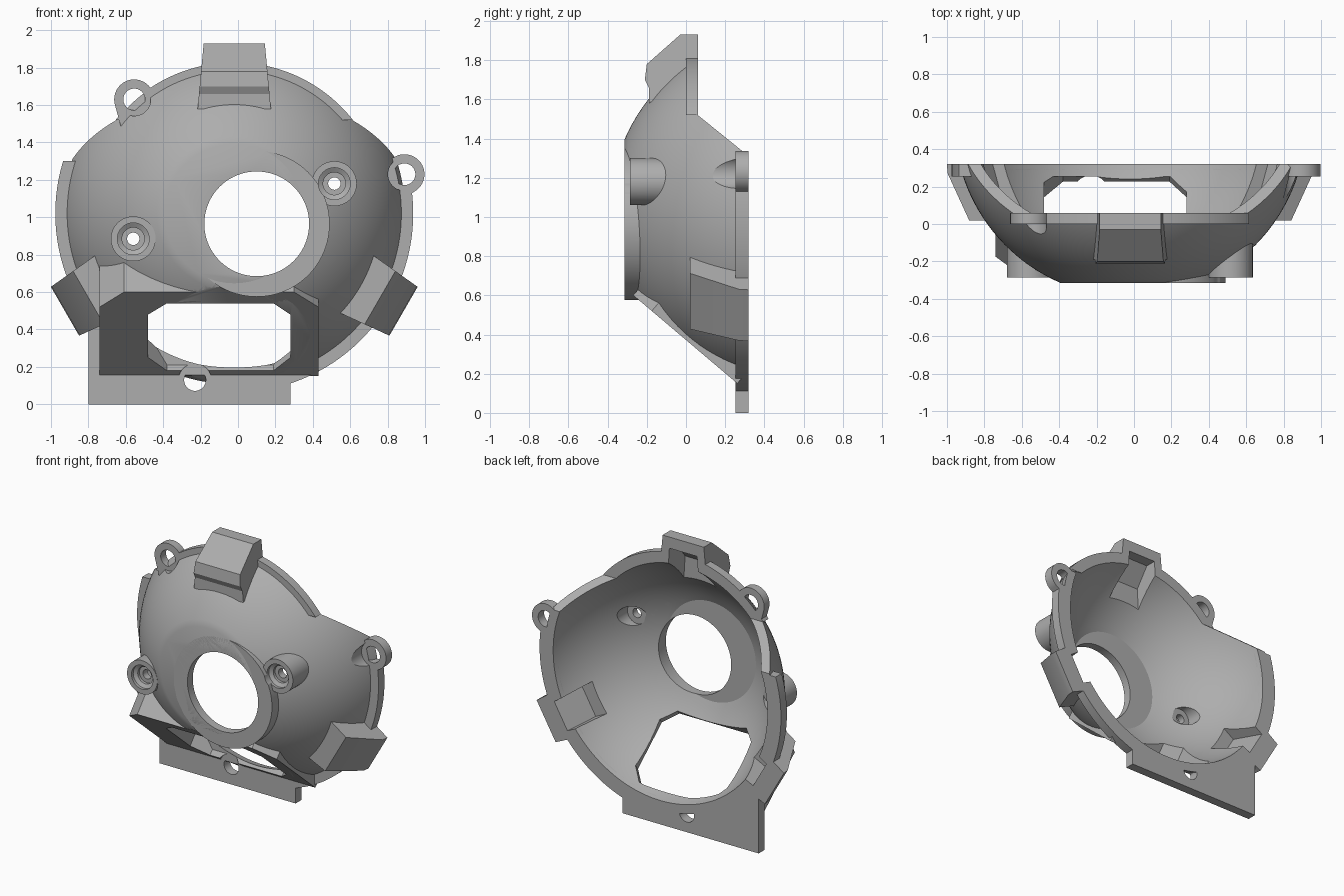
import bpy, bmesh, math

if "Cube" in bpy.data.objects:
    bpy.data.objects.remove(bpy.data.objects["Cube"])

grey = bpy.data.materials.new("plain grey")
grey.use_nodes = True
GREY = (0.42, 0.42, 0.42, 1)
grey.diffuse_color = GREY
grey.node_tree.nodes["Principled BSDF"].inputs["Base Color"].default_value = GREY

CX, CZ = -0.02, 1.02          # bowl axis
SY, R_OUT, R_IN = 0.55, 0.942, 0.88
FRONT, BACK = -0.315, 0.32


def finish(name, bm):
    bmesh.ops.recalc_face_normals(bm, faces=bm.faces)
    mesh = bpy.data.meshes.new(name)
    bm.to_mesh(mesh)
    bm.free()
    mesh.materials.append(grey)
    ob = bpy.data.objects.new(name, mesh)
    bpy.context.collection.objects.link(ob)
    return ob


def revolve(name, x, z, profile, ring=False, n=64):
    """Solid turned about the y axis through (x, z); profile holds (radius, y)."""
    bm = bmesh.new()
    loops = []
    for r, y in profile:
        loops.append([bm.verts.new((x + r * math.cos(math.tau * i / n), y,
                                    z + r * math.sin(math.tau * i / n))) for i in range(n)])
    pairs = list(zip(loops, loops[1:]))
    if ring:
        pairs.append((loops[-1], loops[0]))
    else:
        bm.faces.new(loops[0])
        bm.faces.new(loops[-1])
    for a, b in pairs:
        for i in range(n):
            j = (i + 1) % n
            bm.faces.new((a[i], a[j], b[j], b[i]))
    return finish(name, bm)


def prism(name, pts, lo, hi, place):
    """Polygon extruded from lo to hi; place maps (u, v, w) to a position."""
    bm = bmesh.new()
    a, b = [[bm.verts.new(place(u, v, w)) for u, v in pts] for w in (lo, hi)]
    bm.faces.new(a)
    bm.faces.new(b)
    for i in range(len(pts)):
        j = (i + 1) % len(pts)
        bm.faces.new((a[i], a[j], b[j], b[i]))
    return finish(name, bm)


def rect(u0, u1, v0, v1):
    return [(u0, v0), (u1, v0), (u1, v1), (u0, v1)]


def facing(u, v, w):          # outline seen from the front, extruded in y
    return (u, w, v)


def sideways(u, v, w):        # outline seen from the side, extruded in x
    return (w, u, v)


def slanted(u, v, w):         # outline on the sloping lower face
    return (u, 0.25 - (v - 0.16) * 1.18 + 0.646 * w, v + 0.763 * w)


def radial(angle):            # (radius, y) outline across a spoke, slightly tapered
    c, s = math.cos(math.radians(angle)), math.sin(math.radians(angle))

    def place(r, y, w):
        t = w * (1 + 0.6 * (1 - r))
        return (CX + r * c - t * s, y, CZ + r * s + t * c)
    return place


def ear(name, x, z, y0, y1, tail):
    bm = bmesh.new()
    for y in (y0, y1):
        for i in range(40):
            a = math.tau * i / 40
            bm.verts.new((x + 0.107 * math.cos(a), y, z + 0.107 * math.sin(a)))
        bm.verts.new((tail[0], y, tail[1]))
    bmesh.ops.convex_hull(bm, input=bm.verts)
    bmesh.ops.dissolve_limit(bm, angle_limit=0.01, verts=bm.verts, edges=bm.edges)
    return finish(name, bm)


def dome(radius, front, end):
    """Profile of a sphere flattened at the front."""
    a0 = math.acos((SY - front) / radius)
    pts = [(radius * math.sin(a), SY - radius * math.cos(a))
           for a in [a0 + (math.pi / 2 - a0) * i / 24 for i in range(25)]]
    return pts + [(radius, end)]


# Cutters
void = revolve("void_cutter", CX, CZ, dome(R_IN, -0.255, 0.9), n=128)
rear = prism("rear_cutter", [(0.06, 2.3), (0.06, 1.52), (BACK, 1.31), (BACK, -0.5),
                             (1.5, -0.5), (1.5, 2.3)], -1.5, 1.5, sideways)
slope = prism("slope_cutter", rect(-0.6, 0.6, 0, 0.9), -0.6, 0, slanted)
window = prism("window_cutter", [(-0.38, 0.54), (0.19, 0.54), (0.28, 0.48), (0.28, 0.25),
                                 (0.19, 0.18), (-0.38, 0.18), (-0.48, 0.25), (-0.48, 0.48)],
               -0.2, 0.6, slanted)
main_hole = revolve("main_hole_cutter", 0.1, 0.965, [(0.28, -0.6), (0.28, 0.2)], n=96)
above_low = prism("low_flange_cutter", rect(-1.5, 1.5, 1.3, 2.5), 0.1, 0.5, facing)
below_high = prism("high_flange_cutter", rect(-1.5, 1.5, -0.5, 1.52), -0.2, 0.2, facing)

EARS = {"upper": (-0.555, 1.63, 0.0, 0.06), "side": (0.89, 1.23, 0.253, BACK),
        "plate": (-0.23, 0.13, 0.253, BACK)}
ear_holes, clearances = [], []
for key, (x, z, y0, y1) in EARS.items():
    ear_holes.append(revolve(key + "_hole_cutter", x, z, [(0.058, y0 - 0.2), (0.058, 0.5)]))
    clearances.append(revolve(key + "_clearance_cutter", x, z, [(0.088, -0.5), (0.088, y0)]))

BOSSES = {"right": (-0.56, 0.885), "left": (0.515, 1.18)}
bores = []
for side, (x, z) in BOSSES.items():
    bores.append(revolve(side + "_bore_cutter", x, z,
                         [(0.085, -0.4), (0.085, -0.265), (0.06, -0.25), (0.06, -0.23),
                          (0.033, -0.23), (0.033, -0.18), (0.075, -0.18), (0.075, 0.1)]))

TOP = [(0.91, 0.06), (0.91, -0.03), (0.76, -0.2), (0.68, -0.21), (0.64, -0.19),
       (0.56, -0.19), (0.7, 0.06)]
LOW = [(1.045, BACK), (1.04, 0.27), (0.9, 0.02), (0.72, 0.02), (0.72, BACK)]
TOP_POCKET = [(0.45, 0.2), (0.83, 0.2), (0.83, -0.02), (0.7, -0.13), (0.45, -0.13)]
LOW_POCKET = [(0.55, 0.45), (0.95, 0.45), (0.84, 0.09), (0.55, 0.09)]
CLIPS = {"top": (90, TOP, TOP_POCKET), "left": (-30, LOW, LOW_POCKET),
         "right": (210, LOW, LOW_POCKET)}
pockets = [prism(k + "_pocket_cutter", p, -0.1, 0.1, radial(a)) for k, (a, _, p) in CLIPS.items()]

cutters = [void, rear, slope, window, main_hole, above_low, below_high,
           *ear_holes, *clearances, *bores, *pockets]
parts = []


def carve(ob, *tools):
    bpy.context.view_layer.objects.active = ob
    for tool in tools:
        mod = ob.modifiers.new("cut", "BOOLEAN")
        mod.operation, mod.solver, mod.object = "DIFFERENCE", "EXACT", tool
        bpy.ops.object.modifier_apply(modifier=mod.name)
    parts.append(ob)


# Bowl shell with its openings
carve(revolve("bowl", CX, CZ, dome(R_OUT, FRONT, 0.6), n=128),
      void, rear, slope, window, main_hole, *clearances, *bores, *pockets)

# Collar around the main opening
carve(revolve("front_collar", 0.1, 0.965, [(0.39, FRONT), (0.39, 0)], n=96),
      void, main_hole, window, *bores)

# Rim flanges
carve(revolve("lower_flange", CX, CZ, [(0.84, 0.253), (0.957, 0.253), (0.957, BACK), (0.84, BACK)],
              ring=True, n=128), above_low, void, *ear_holes, *pockets)
carve(revolve("upper_flange", CX, CZ, [(0.72, 0), (0.808, 0), (0.808, 0.06), (0.72, 0.06)],
              ring=True, n=128), below_high, void, *ear_holes, *pockets)

# Window housing and base plate
carve(prism("window_housing", [(-0.61, 0.6), (0.3, 0.6), (0.43, 0.52), (0.43, 0.15),
                               (-0.74, 0.15), (-0.74, 0.52)], 0, 0.45, slanted),
      void, rear, window, main_hole, *clearances, *pockets)
carve(prism("base_plate", rect(-0.8, 0.28, 0, 0.42), 0.253, BACK, facing),
      void, *ear_holes, *pockets)

# Screw ears
for key, tail in (("upper", (-0.625, 1.48)), ("side", (0.85, 1.08))):
    x, z, y0, y1 = EARS[key]
    carve(ear(key + "_ear", x, z, y0, y1, tail), void, *ear_holes)

# Screw bosses
for side, (x, z) in BOSSES.items():
    carve(revolve(side + "_boss", x, z, [(0.12, -0.285), (0.12, 0)]), void, main_hole, *bores)

# Clip blocks around the rim
for key, (angle, outline, _) in CLIPS.items():
    carve(prism(key + "_clip_block", outline, -0.155, 0.155, radial(angle)), void, *pockets)

for c in cutters:
    bpy.data.objects.remove(c)

# Smooth curved walls, keep edges crisp
bpy.ops.object.select_all(action="DESELECT")
for ob in parts:
    ob.select_set(True)
bpy.context.view_layer.objects.active = parts[0]
bpy.ops.object.shade_smooth_by_angle(angle=math.radians(25))
